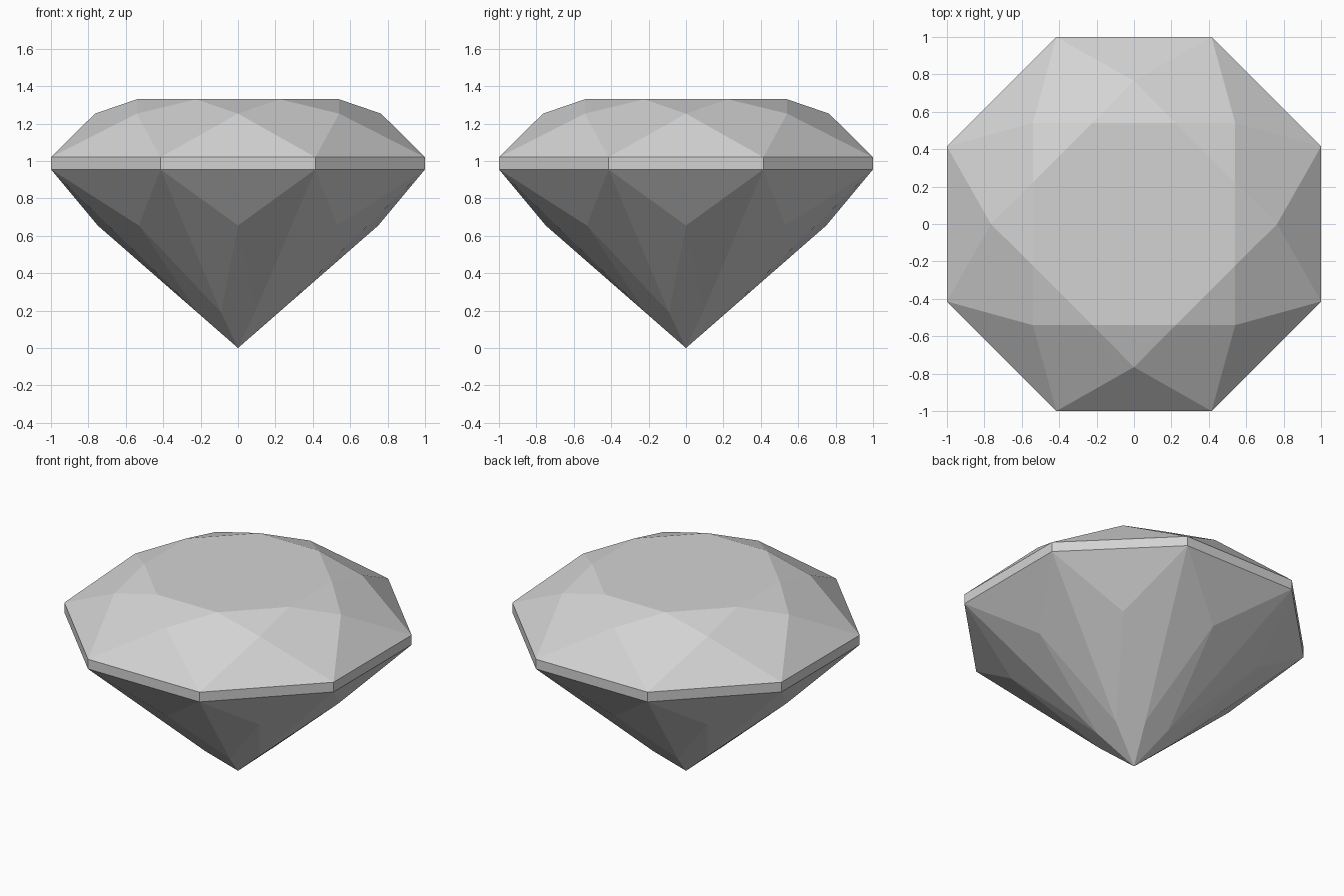
import bpy, bmesh
from math import cos, sin, pi

cube = bpy.data.objects.get("Cube")
if cube:
    bpy.data.objects.remove(cube, do_unlink=True)

SIDES = 8
STEP = 2 * pi / SIDES

stone = bpy.data.materials.new("pale_grey_stone")
stone.use_nodes = True
grey = (0.65, 0.65, 0.65, 1)
stone.diffuse_color = grey
stone.node_tree.nodes["Principled BSDF"].inputs["Base Color"].default_value = grey

bm = bmesh.new()


def ring(radius, z, offset):
    """Eight vertices around the axis, turned by a fraction of a step."""
    angles = [(i + offset) * STEP for i in range(SIDES)]
    return [bm.verts.new((radius * cos(a), radius * sin(a), z)) for a in angles]


# Rings of facet corners, from the table down to the point
corner = 1 / cos(STEP / 2)
table = ring(0.54 * corner, 1.33, 0.5)
crown = ring(0.765, 1.253, 0)
girdle_top = ring(corner, 1.02, 0.5)
girdle_low = ring(corner, 0.955, 0.5)
pavilion = ring(0.75, 0.655, 0)
culet = ring(0.235, 0.19, 0.5)
point = bm.verts.new((0, 0, 0))

bm.faces.new(table)
for i in range(SIDES):
    p, n = i - 1, (i + 1) % SIDES
    # Crown: star, kite and girdle facets
    bm.faces.new((table[p], crown[i], table[i]))
    bm.faces.new((table[i], crown[i], girdle_top[i], crown[n]))
    bm.faces.new((crown[i], girdle_top[p], girdle_top[i]))
    # Girdle band
    bm.faces.new((girdle_top[p], girdle_low[p], girdle_low[i], girdle_top[i]))
    # Pavilion: girdle triangles, paired halves and long kites
    bm.faces.new((girdle_low[p], pavilion[i], girdle_low[i]))
    bm.faces.new((girdle_low[i], pavilion[i], culet[i]))
    bm.faces.new((girdle_low[i], culet[i], pavilion[n]))
    bm.faces.new((pavilion[i], culet[p], point, culet[i]))

bmesh.ops.recalc_face_normals(bm, faces=bm.faces)
mesh = bpy.data.meshes.new("cut_gem")
bm.to_mesh(mesh)
bm.free()
mesh.materials.append(stone)
bpy.context.collection.objects.link(bpy.data.objects.new("cut_gem", mesh))
